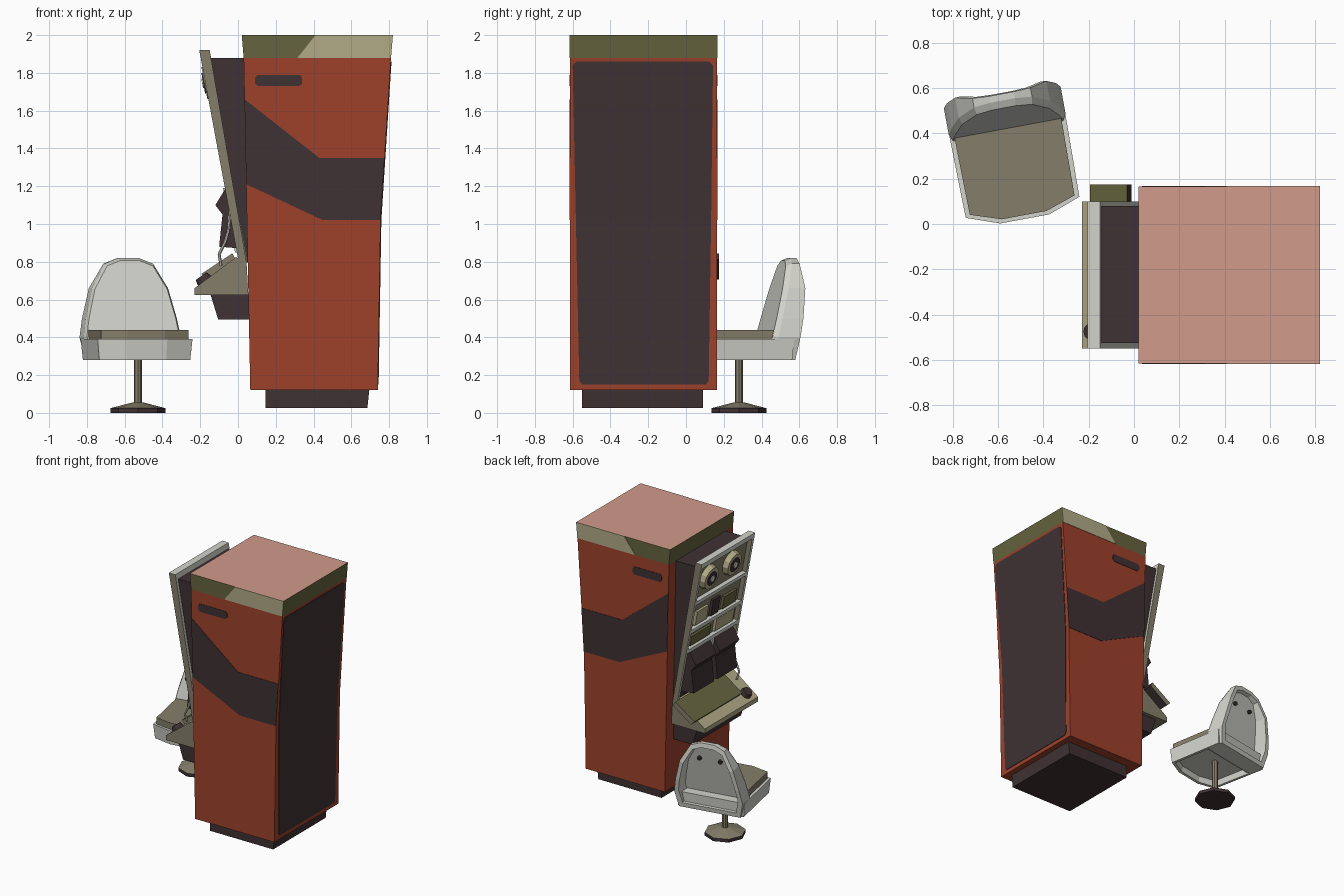
import bpy, bmesh, math
from mathutils import Vector, Matrix

if "Cube" in bpy.data.objects:
    bpy.data.objects.remove(bpy.data.objects["Cube"])

def mat(name, r, g, b):
    m = bpy.data.materials.new(name)
    m.diffuse_color = tuple((min(255, c * 1.05) / 255) ** 2.2 for c in (r, g, b)) + (1,)
    m.use_nodes = True
    m.node_tree.nodes["Principled BSDF"].inputs["Base Color"].default_value = m.diffuse_color
    return m

RED = mat("brick red", 148, 64, 45)
PINK = mat("faded pink", 198, 146, 131)
DARK = mat("charcoal", 62, 50, 52)
OLIVE = mat("olive", 96, 95, 62)
KHAKI = mat("khaki", 168, 161, 128)
GREY = mat("light grey", 200, 200, 193)
TAN = mat("tan", 125, 119, 100)

def finish(name, bm, mats, rule=None):
    bmesh.ops.recalc_face_normals(bm, faces=bm.faces)
    if rule:
        for f in bm.faces:
            f.material_index = rule(f.normal)
    me = bpy.data.meshes.new(name)
    bm.to_mesh(me)
    bm.free()
    for m in mats:
        me.materials.append(m)
    ob = bpy.data.objects.new(name, me)
    bpy.context.collection.objects.link(ob)
    return ob

def prism(name, pts, axis, a, b, mats, rule=None, move=None):
    """Extrude a 2D outline along an axis from a to b."""
    place = {'x': lambda p, t: (t, p[0], p[1]),
             'y': lambda p, t: (p[0], t, p[1]),
             'z': lambda p, t: (p[0], p[1], t)}[axis]
    bm = bmesh.new()
    lo = [bm.verts.new(place(p, a)) for p in pts]
    hi = [bm.verts.new(place(p, b)) for p in pts]
    n = len(pts)
    bm.faces.new(lo)
    bm.faces.new(hi)
    for i in range(n):
        bm.faces.new((lo[i], lo[(i + 1) % n], hi[(i + 1) % n], hi[i]))
    if move:
        for v in bm.verts:
            v.co = move(v.co)
    return finish(name, bm, mats, rule)

def rod(name, p, direction, r1, r2, depth, m, seg=12):
    """Cylinder or cone centred on p along a direction."""
    bm = bmesh.new()
    rot = Vector(direction).to_track_quat('Z', 'Y').to_matrix().to_4x4()
    bmesh.ops.create_cone(bm, cap_ends=True, segments=seg, radius1=r1, radius2=r2,
                          depth=depth, matrix=Matrix.Translation(p) @ rot)
    return finish(name, bm, [m])

# ---- cabinet body, trim and plinth
Y0, Y1 = -.615, .165
def right_x(z):
    return .755 + (z - 1.02) * .064 if z > 1.02 else .74 + (z - .12) * .0167
prism("cabinet_body", [(.065, .12), (.74, .12), (.755, 1.02), (.81, 1.88), (.03, 1.88)],
      'y', Y0, Y1, [RED])
prism("top_trim", [(.03, 1.88), (.81, 1.88), (.82, 2), (.02, 2)], 'y', Y0, Y1,
      [OLIVE, PINK], lambda n: 1 if n.z > .9 else 0)
prism("plinth", [(.145, .025), (.685, .025), (.695, .12), (.145, .12)], 'y', -.55, .09, [DARK])

# ---- painted details repeated on both cabinet sides
stripe = [(.035, 1.66), (.43, 1.35), (.775, 1.35), (.755, 1.02), (.45, 1.02), (.045, 1.21)]
slot = [(.09, 1.745), (.105, 1.73), (.325, 1.73), (.34, 1.745),
        (.34, 1.775), (.325, 1.79), (.105, 1.79), (.09, 1.775)]
patch = [(.315, 1.88), (.81, 1.88), (.82, 2), (.41, 2)]
for side, a, b in (("front", Y0 - .003, Y0), ("back", Y1, Y1 + .003)):
    prism(side + "_stripe", stripe, 'y', a, b, [DARK])
    prism(side + "_slot", slot, 'y', a, b, [DARK])
    prism(side + "_trim_patch", patch, 'y', a, b, [KHAKI])

# ---- dark panel on the right face, following its bend
upper = [(-.583, 1.02), (.133, 1.02), (.143, 1.84), (.125, 1.86), (-.58, 1.86), (-.6, 1.84)]
lower = [(-.565, .17), (-.55, .15), (.105, .15), (.12, .17), (.133, 1.02), (-.583, 1.02)]
for nm, pts in (("upper", upper), ("lower", lower)):
    prism(nm + "_side_panel", pts, 'x', 0, .004, [DARK],
          move=lambda c: Vector((c.x + right_x(c.z), c.y, c.z)))

# ---- leaning instrument rack on the left face
def fx(z):
    return -.205 + (1.92 - z) * .186
def bx(z):
    return -.15 + (1.92 - z) * .174
def slab(name, z0, z1, d0, d1, ya, yb, mats, rule=None):
    """Block between two heights, with depths measured from the rack front."""
    return prism(name, [(fx(z0) + d0, z0), (fx(z0) + d1, z0), (fx(z1) + d1, z1), (fx(z1) + d0, z1)],
                 'y', ya, yb, mats, rule)

side_tan = lambda n: 1 if abs(n.y) > .9 else 0
for nm, ya, yb in (("back", .08, .1), ("front", -.55, -.525)):
    prism(nm + "_rack_rail", [(fx(1.92), 1.92), (bx(1.92), 1.92), (bx(.8), .8), (fx(.8), .8)],
          'y', ya, yb, [GREY, TAN], side_tan)
slab("rack_top_rail", 1.88, 1.92, 0, .055, -.55, .1, [GREY, TAN], side_tan)
for i, z in enumerate((1.58, 1.35, 1.19)):
    slab(f"rack_shelf_{i + 1}", z, z + .03, 0, .04, -.525, .08, [GREY])
slab("rack_back", .8, 1.9, .036, .045, -.525, .08, [TAN])
prism("rack_housing", [(bx(1.88) - .01, 1.88), (.035, 1.88), (.055, .8), (bx(.8) - .01, .8)],
      'y', -.525, .08, [DARK])

# ---- round gauges
facing = Vector((-1, 0, -.186)).normalized()
for i, y in enumerate((-.06, -.34)):
    c = Vector((fx(1.75) + .015, y, 1.75))
    rod(f"gauge_ring_{i + 1}", c, facing, .095, .085, .04, KHAKI, 12)
    rod(f"gauge_face_{i + 1}", c + facing * .018, facing, .055, .055, .016, DARK, 12)
    rod(f"gauge_hub_{i + 1}", c + facing * .024, facing, .025, .025, .016, GREY, 8)

# ---- small modules in the middle shelves
for i, (ya, yb, z0, z1, m) in enumerate(((-.12, .02, 1.39, 1.5, KHAKI), (-.26, -.17, 1.39, 1.52, DARK),
                                         (-.47, -.31, 1.39, 1.49, OLIVE), (-.2, .04, 1.23, 1.31, OLIVE),
                                         (-.48, -.26, 1.23, 1.33, KHAKI))):
    slab(f"shelf_module_{i + 1}", z0, z1, .015, .04, ya, yb, [m])

# ---- two bent screens with a frame bar and a cord
screen = [(-.065, 1.19), (-.12, 1.1), (-.082, 1.05), (-.1, .88), (.02, .87), (-.02, 1.19)]
for i, (ya, yb) in enumerate(((-.2, .05), (-.48, -.24))):
    prism(f"screen_{i + 1}", screen, 'y', ya, yb, [DARK])
slab("screen_divider", .85, 1.19, -.01, .03, -.235, -.205, [GREY])
cord = [Vector(p) for p in ((-.04, -.5, 1.1), (-.05, -.505, .97), (-.07, -.51, .9),
                            (-.1, -.505, .84), (-.09, -.49, .78))]
for i, (p, q) in enumerate(zip(cord, cord[1:])):
    rod(f"cord_{i + 1}", (p + q) / 2, q - p, .008, .008, (q - p).length, GREY, 6)

# ---- desk, control box and knob
prism("desk", [(-.23, .625), (.055, .625), (.045, .8), (-.01, .825), (-.23, .66)],
      'y', -.55, .1, [KHAKI, TAN], lambda n: 1 if abs(n.y) > .9 or n.z < -.5 else 0)
prism("desk_support", [(-.145, .625), (-.105, .495), (.06, .495), (.06, .625)], 'y', -.52, .07, [DARK])
prism("control_box", [(-.165, .705), (-.012, .812), (-.03, .845), (-.195, .735)], 'y', -.41, .175,
      [OLIVE, TAN, DARK], lambda n: 1 if abs(n.y) > .9 else (2 if n.x > .4 else 0))
rod("desk_knob", (-.185, -.475, .71), (-.6, 0, .8), .045, .035, .035, DARK, 10)

# ---- swivel chair, turned a little
SEAT = Matrix.Translation((-.53, .28, 0)) @ Matrix.Rotation(math.radians(10.5), 4, 'Z')
turn = lambda c: SEAT @ c
rod("chair_base_foot", (-.53, .28, .0125), (0, 0, 1), .145, .145, .025, DARK, 8)
rod("chair_base_cone", (-.53, .28, .04), (0, 0, 1), .145, .03, .03, TAN, 8)
rod("chair_pole", (-.53, .28, .19), (0, 0, 1), .021, .021, .3, TAN, 8)

# seat shell with a hollow underside
bm = bmesh.new()
outline = [(-.255, -.21), (-.11, -.262), (.11, -.262), (.255, -.21), (.262, .25), (-.262, .25)]
rings = []
for s, z in ((1, .39), (.96, .28), (.88, .28), (.85, .325)):
    rings.append([bm.verts.new(turn(Vector((x * s, y * s, z)))) for x, y in outline])
for r, q in zip(rings, rings[1:]):
    for i in range(6):
        bm.faces.new((r[i], r[(i + 1) % 6], q[(i + 1) % 6], q[i]))
bm.faces.new(rings[0])
bm.faces.new(rings[-1])
finish("seat_shell", bm, [GREY])

# backrest: sloping front, flared rim, hollow rear
half = [(.235, .28), (.262, .4), (.245, .5), (.205, .66), (.13, .79), (.055, .82)]
outline = half + [(-x, z) for x, z in reversed(half)]
front = lambda z: .145 + (z - .44) * .25
rear = lambda z: .26 + .065 * min(1, (z - .28) / .34) - .13 * max(0, z - .62)
bm = bmesh.new()
rings = []
for s, fy in ((.95, front), (1, lambda z: front(z) + .03), (1, rear),
              (.87, rear), (.84, lambda z: front(z) + .045)):
    ring = []
    for x, z in outline:
        zz = .55 + (z - .55) * s
        ring.append(bm.verts.new(turn(Vector((x * s, fy(zz), zz)))))
    rings.append(ring)
n = len(outline)
for r, q in zip(rings, rings[1:]):
    for i in range(n):
        bm.faces.new((r[i], r[(i + 1) % n], q[(i + 1) % n], q[i]))
bm.faces.new(rings[0])
bm.faces.new(rings[-1])
finish("backrest", bm, [GREY])
for i, x in enumerate((-.08, .08)):
    rod(f"backrest_bolt_{i + 1}", turn(Vector((x, front(.68) + .05, .68))),
        SEAT.to_3x3() @ Vector((0, 1, -.25)), .016, .016, .025, DARK, 8)

# seat cushion
prism("seat_cushion", [(-.235, -.2), (-.1, -.245), (.1, -.245), (.235, -.2), (.24, .17), (-.24, .17)],
      'z', .385, .44, [TAN], move=turn)
